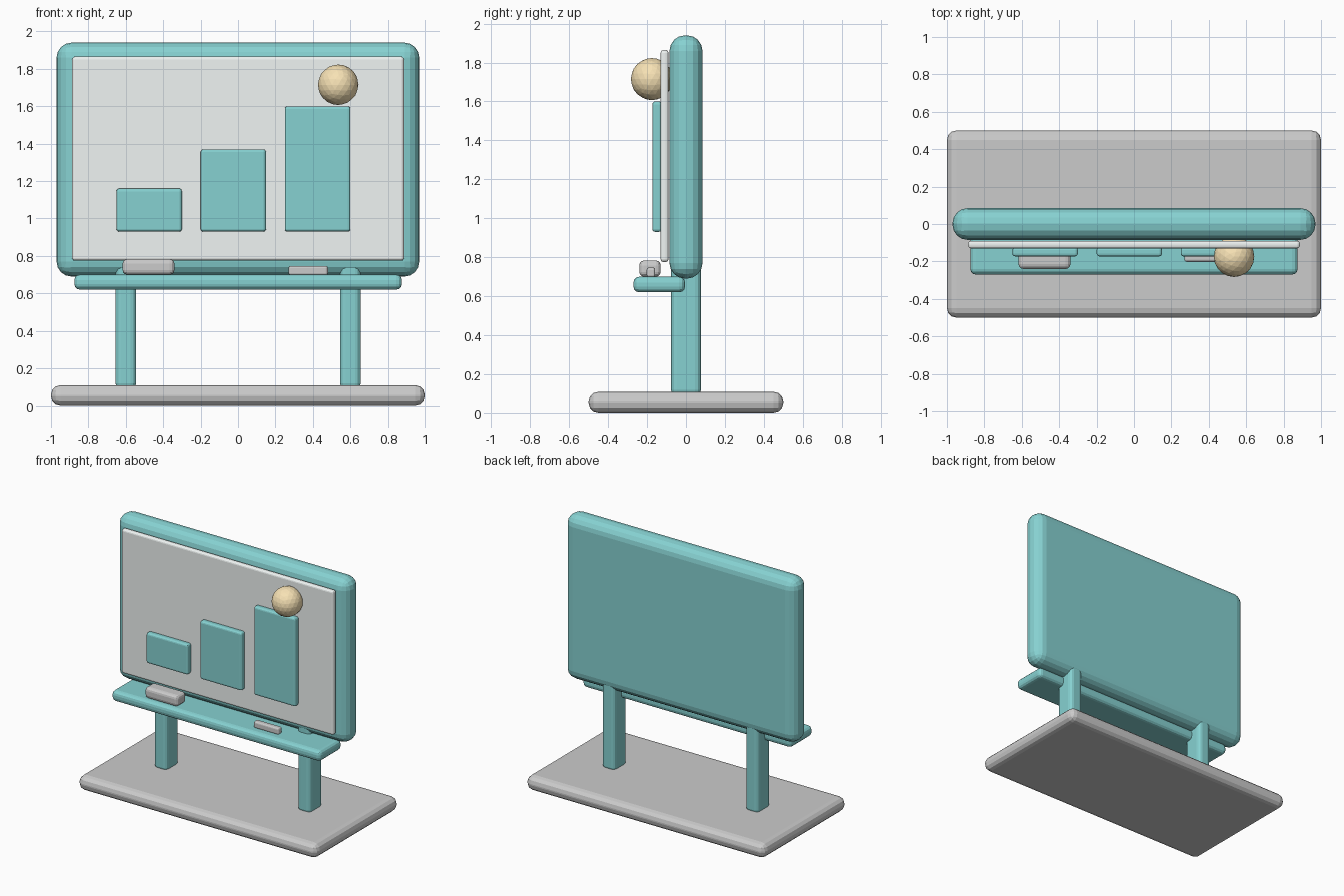
import bpy, bmesh

if "Cube" in bpy.data.objects:
    bpy.data.objects.remove(bpy.data.objects["Cube"])


def material(name, rgb):
    m = bpy.data.materials.new(name)
    m.diffuse_color = (*rgb, 1)
    m.use_nodes = True
    m.node_tree.nodes["Principled BSDF"].inputs["Base Color"].default_value = m.diffuse_color
    return m


TEAL = material("teal", (0.24, 0.64, 0.64))
WHITE = material("board_white", (0.87, 0.91, 0.90))
TAN = material("tan", (0.93, 0.76, 0.46))


def make_object(name, bm, mat):
    mesh = bpy.data.meshes.new(name)
    bm.to_mesh(mesh)
    bm.free()
    obj = bpy.data.objects.new(name, mesh)
    bpy.context.collection.objects.link(obj)
    if mat:
        mesh.materials.append(mat)
    return obj


def rounded_box(name, xs, ys, zs, bevel, mat=None, segments=3):
    """Box spanning the given ranges, with rounded edges."""
    bm = bmesh.new()
    bmesh.ops.create_cube(bm, size=1)
    for v in bm.verts:
        for i, (lo, hi) in enumerate((xs, ys, zs)):
            v.co[i] = hi if v.co[i] > 0 else lo
    bmesh.ops.bevel(bm, geom=bm.edges[:], offset=bevel, segments=segments,
                    profile=0.5, affect='EDGES')
    return make_object(name, bm, mat)


# Base and the two posts
rounded_box("base", (-1, 1), (-0.5, 0.5), (0, 0.11), 0.05)
for side, x in (("left", -0.6), ("right", 0.6)):
    rounded_box(side + "_post", (x - 0.055, x + 0.055), (-0.077, 0.077),
                (0.09, 0.78), 0.03, TEAL)

# Board frame and writing surface
rounded_box("frame", (-0.97, 0.97), (-0.085, 0.085), (0.69, 1.94), 0.08, TEAL, 4)
rounded_box("writing_surface", (-0.887, 0.887), (-0.13, -0.09), (0.775, 1.865),
            0.015, WHITE)

# Tray with eraser and marker
rounded_box("tray", (-0.875, 0.875), (-0.27, -0.005), (0.62, 0.70), 0.03, TEAL)
rounded_box("eraser", (-0.617, -0.34), (-0.24, -0.13), (0.70, 0.783), 0.025)
rounded_box("marker", (0.27, 0.48), (-0.202, -0.158), (0.697, 0.747), 0.012)

# Bar chart
for i, top in enumerate((1.16, 1.37, 1.60)):
    x = -0.65 + 0.45 * i
    rounded_box(f"chart_bar_{i + 1}", (x, x + 0.35), (-0.173, -0.125),
                (0.93, top), 0.015, TEAL)

# Ball above the tallest bar
bm = bmesh.new()
bmesh.ops.create_icosphere(bm, subdivisions=3, radius=0.108)
ball = make_object("chart_ball", bm, TAN)
ball.location = (0.535, -0.175, 1.715)
